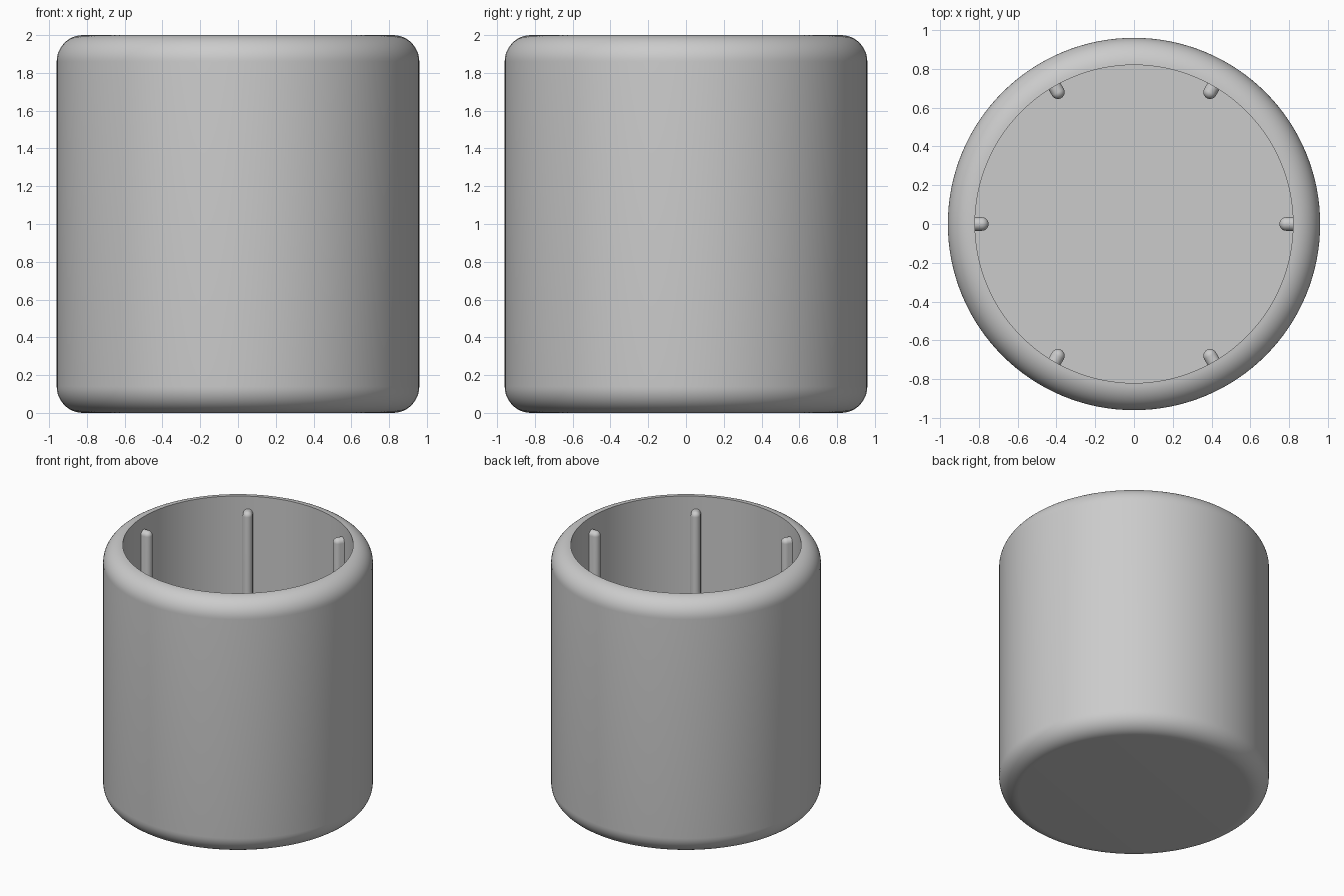
import bpy, bmesh, math
from mathutils import Matrix

cube = bpy.data.objects.get("Cube")
if cube:
    bpy.data.objects.remove(cube, do_unlink=True)

OUTER, INNER, HEIGHT, FLOOR = 0.96, 0.82, 2.0, 0.14
FILLET = OUTER - INNER
RIB_RADIUS, RIB_TOP = 0.035, 1.9

grey = bpy.data.materials.new("plain grey")
grey.use_nodes = True
colour = (0.6, 0.6, 0.6, 1)
grey.diffuse_color = colour
grey.node_tree.nodes["Principled BSDF"].inputs["Base Color"].default_value = colour


def finish(name, bm, angle):
    """Turn a bmesh into a smooth shaded object."""
    bmesh.ops.recalc_face_normals(bm, faces=bm.faces)
    mesh = bpy.data.meshes.new(name)
    bm.to_mesh(mesh)
    bm.free()
    mesh.materials.append(grey)
    obj = bpy.data.objects.new(name, mesh)
    bpy.context.collection.objects.link(obj)
    bpy.ops.object.select_all(action="DESELECT")
    obj.select_set(True)
    bpy.context.view_layer.objects.active = obj
    bpy.ops.object.shade_smooth_by_angle(angle=math.radians(angle))
    return obj


def fillet(z, start):
    """Quarter-round points of the outer wall."""
    steps = 12
    return [(INNER + FILLET * math.cos(a), z + FILLET * math.sin(a))
            for a in (start + math.pi / 2 * i / steps for i in range(steps + 1))]


# Cup: a thick-walled profile spun about the upright axis
profile = [(0, 0)] + fillet(FILLET, -math.pi / 2) + fillet(HEIGHT - FILLET, 0)
profile += [(INNER, FLOOR), (0, FLOOR)]
bm = bmesh.new()
verts = [bm.verts.new((r, 0, z)) for r, z in profile]
edges = [bm.edges.new(pair) for pair in zip(verts, verts[1:])]
bmesh.ops.spin(bm, geom=verts + edges, cent=(0, 0, 0), axis=(0, 0, 1),
               angle=math.tau, steps=128, use_duplicate=False)
bmesh.ops.remove_doubles(bm, verts=bm.verts, dist=1e-4)
finish("cup", bm, 30)


def extend(bm, axis, offset):
    """Extrude the open border lying on the plane through the origin."""
    border = [e for e in bm.edges if e.is_boundary
              and all(abs(v.co[axis]) < 1e-5 for v in e.verts)]
    new = bmesh.ops.extrude_edge_only(bm, edges=border)["geom"]
    for v in new:
        if isinstance(v, bmesh.types.BMVert):
            v.co[axis] += offset


# Ribs: round-nosed, round-topped bars around the inner wall
for i in range(6):
    bm = bmesh.new()
    bmesh.ops.create_uvsphere(bm, u_segments=24, v_segments=16, radius=RIB_RADIUS)
    for normal in ((0, 0, -1), (1, 0, 0)):
        bmesh.ops.bisect_plane(bm, geom=bm.verts[:] + bm.edges[:] + bm.faces[:],
                               dist=1e-5, plane_co=(0, 0, 0), plane_no=normal,
                               clear_outer=True)
    extend(bm, 2, FLOOR - RIB_TOP + RIB_RADIUS)
    extend(bm, 0, RIB_RADIUS + 0.01)
    place = (Matrix.Rotation(math.tau * i / 6, 4, "Z")
             @ Matrix.Translation((INNER - RIB_RADIUS, 0, RIB_TOP - RIB_RADIUS)))
    bmesh.ops.transform(bm, matrix=place, verts=bm.verts)
    finish(f"rib_{i + 1}", bm, 40)
